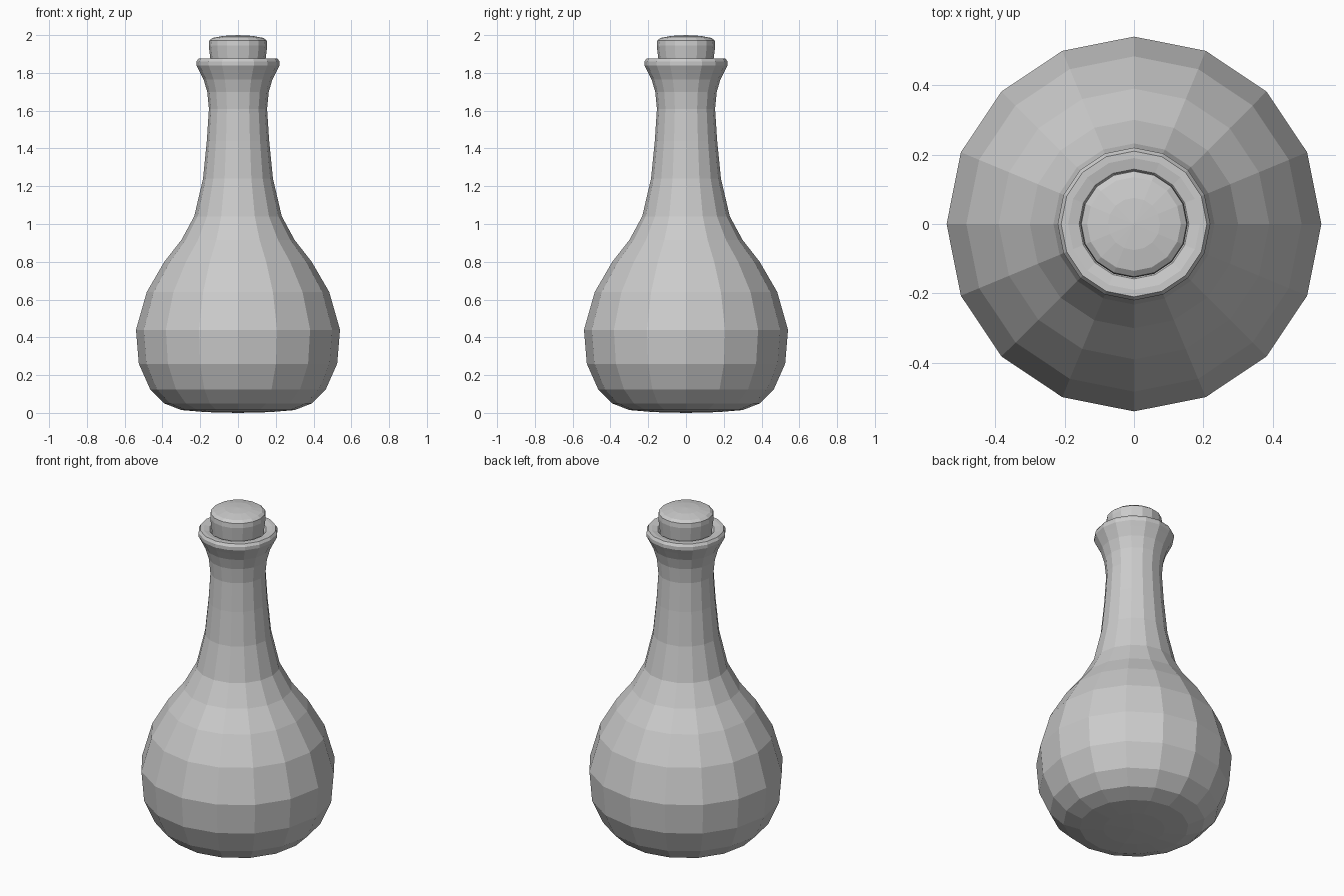
import bpy, bmesh, math

if "Cube" in bpy.data.objects:
    bpy.data.objects.remove(bpy.data.objects["Cube"])

SIDES = 16


def lathe(name, profile):
    """Spin (radius, height) points round z; zero-radius points become poles."""
    bm = bmesh.new()
    rings = []
    for r, z in profile:
        if r == 0:
            rings.append([bm.verts.new((0, 0, z))] * SIDES)
        else:
            rings.append([bm.verts.new((r * math.cos(2 * math.pi * i / SIDES),
                                        r * math.sin(2 * math.pi * i / SIDES), z))
                          for i in range(SIDES)])
    for a, b in zip(rings, rings[1:]):
        for i in range(SIDES):
            j = (i + 1) % SIDES
            bm.faces.new(list(dict.fromkeys((a[i], a[j], b[j], b[i]))))
    bmesh.ops.recalc_face_normals(bm, faces=bm.faces)
    mesh = bpy.data.meshes.new(name)
    bm.to_mesh(mesh)
    bm.free()
    obj = bpy.data.objects.new(name, mesh)
    bpy.context.collection.objects.link(obj)
    return obj


# Flask body: rounded base, belly, long neck and flared lip
lathe("bottle", [
    (0, 0), (0.17, 0.004), (0.30, 0.015), (0.39, 0.05), (0.465, 0.125), (0.525, 0.26),
    (0.54, 0.44), (0.483, 0.64), (0.39, 0.80), (0.30, 0.915), (0.232, 1.04),
    (0.185, 1.24), (0.165, 1.44), (0.154, 1.61), (0.163, 1.70), (0.182, 1.765),
    (0.207, 1.815), (0.22, 1.84), (0.22, 1.86), (0.21, 1.875), (0.19, 1.875),
    (0.158, 1.868), (0.143, 1.85), (0.14, 1.80)])

# Stopper plugged into the neck
lathe("stopper", [
    (0, 1.78), (0.135, 1.78), (0.146, 1.87), (0.155, 1.945), (0.152, 1.972),
    (0.135, 1.985), (0.075, 1.996), (0, 2.0)])
